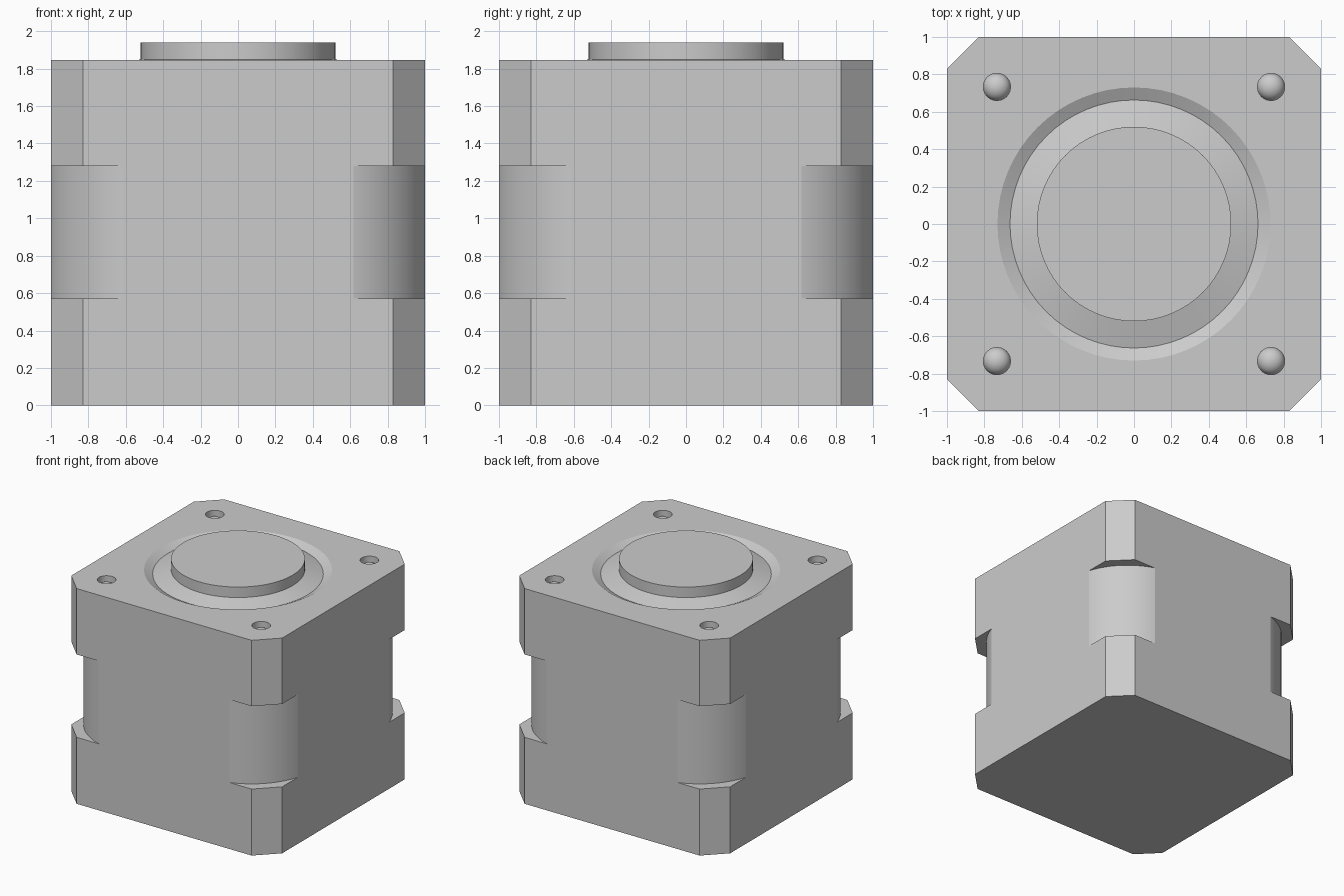
import bpy, bmesh
from math import cos, sin, radians, pi

if "Cube" in bpy.data.objects:
    bpy.data.objects.remove(bpy.data.objects["Cube"], do_unlink=True)

TOP = 1.845          # height of the body
SCREW = 0.733        # screw offset from the axis

grey = bpy.data.materials.new("plain grey")
grey.use_nodes = True
grey.diffuse_color = (0.6, 0.6, 0.6, 1)
grey.node_tree.nodes["Principled BSDF"].inputs["Base Color"].default_value = (0.6, 0.6, 0.6, 1)


def finish(name, bm, location=(0, 0, 0)):
    bmesh.ops.remove_doubles(bm, verts=bm.verts, dist=1e-5)
    bmesh.ops.recalc_face_normals(bm, faces=bm.faces)
    mesh = bpy.data.meshes.new(name)
    bm.to_mesh(mesh)
    bm.free()
    mesh.materials.append(grey)
    obj = bpy.data.objects.new(name, mesh)
    obj.location = location
    bpy.context.collection.objects.link(obj)
    return obj


def prism(name, outline, z0, z1):
    bm = bmesh.new()
    face = bm.faces.new([bm.verts.new((x, y, z0)) for x, y in outline])
    out = bmesh.ops.extrude_face_region(bm, geom=[face], use_keep_orig=True)
    for v in out["geom"]:
        if isinstance(v, bmesh.types.BMVert):
            v.co.z = z1
    return finish(name, bm)


def lathe(name, profile, steps, location=(0, 0, 0)):
    bm = bmesh.new()
    verts = [bm.verts.new((r, 0, z)) for r, z in profile]
    edges = [bm.edges.new(pair) for pair in zip(verts, verts[1:])]
    bmesh.ops.spin(bm, geom=verts + edges, cent=(0, 0, 0), axis=(0, 0, 1),
                   angle=2 * pi, steps=steps)
    return finish(name, bm, location)


def activate(obj):
    bpy.ops.object.select_all(action='DESELECT')
    obj.select_set(True)
    bpy.context.view_layer.objects.active = obj


def cut(obj, cutter):
    cutter.hide_render = True
    mod = obj.modifiers.new("cut", 'BOOLEAN')
    mod.operation = 'DIFFERENCE'
    mod.solver = 'EXACT'
    mod.object = cutter
    activate(obj)
    bpy.ops.object.modifier_apply(modifier=mod.name)
    bpy.data.objects.remove(cutter, do_unlink=True)


def smooth(obj):
    activate(obj)
    bpy.ops.object.shade_smooth_by_angle(angle=radians(16))


# Body: square block with chamfered vertical corners
c = 0.83
body = prism("body", [(1, -c), (1, c), (c, 1), (-c, 1),
                      (-1, c), (-1, -c), (-c, -1), (c, -1)], 0, TOP)

# Rounded recess at mid height on every corner
centre, radius, half, n = 0.439, 0.589, 29, 14
arc = []
for i in range(n + 1):
    a = radians(45 - half + 2 * half * i / n)
    arc.append((centre + radius * cos(a), centre + radius * sin(a)))
recess = arc + [(arc[-1][0], 1.2), (1.2, 1.2), (1.2, arc[0][1])]
for k in range(4):
    ca, sa = round(cos(k * pi / 2)), round(sin(k * pi / 2))
    turned = [(x * ca - y * sa, x * sa + y * ca) for x, y in recess]
    cut(body, prism("corner_cutter", turned, 0.57, 1.28))

# Shallow conical pocket around the hub
cut(body, lathe("pocket_cutter", [(0, 1.81), (0.663, 1.81), (0.73, TOP),
                                  (0.73, 2), (0, 2)], 64))

# Raised hub disc with its sloping skirt
smooth(lathe("hub", [(0.663, 1.81), (0.52, 1.85), (0.52, 1.94), (0, 1.94)], 64))

# Sunken screws with domed heads
head_r, base, rise = 0.073, 1.76, 0.06
dome = [(head_r * cos(i * pi / 16), rise * sin(i * pi / 16)) for i in range(8)] + [(0, rise)]
for sx, side in ((1, "left"), (-1, "right")):
    for sy, end in ((-1, "front"), (1, "back")):
        spot = (sx * SCREW, sy * SCREW, base)
        cut(body, lathe("hole_cutter", [(0, 0), (head_r, 0), (head_r, 0.2), (0, 0.2)], 24, spot))
        smooth(lathe(f"screw_head_{end}_{side}", dome, 24, spot))

smooth(body)
